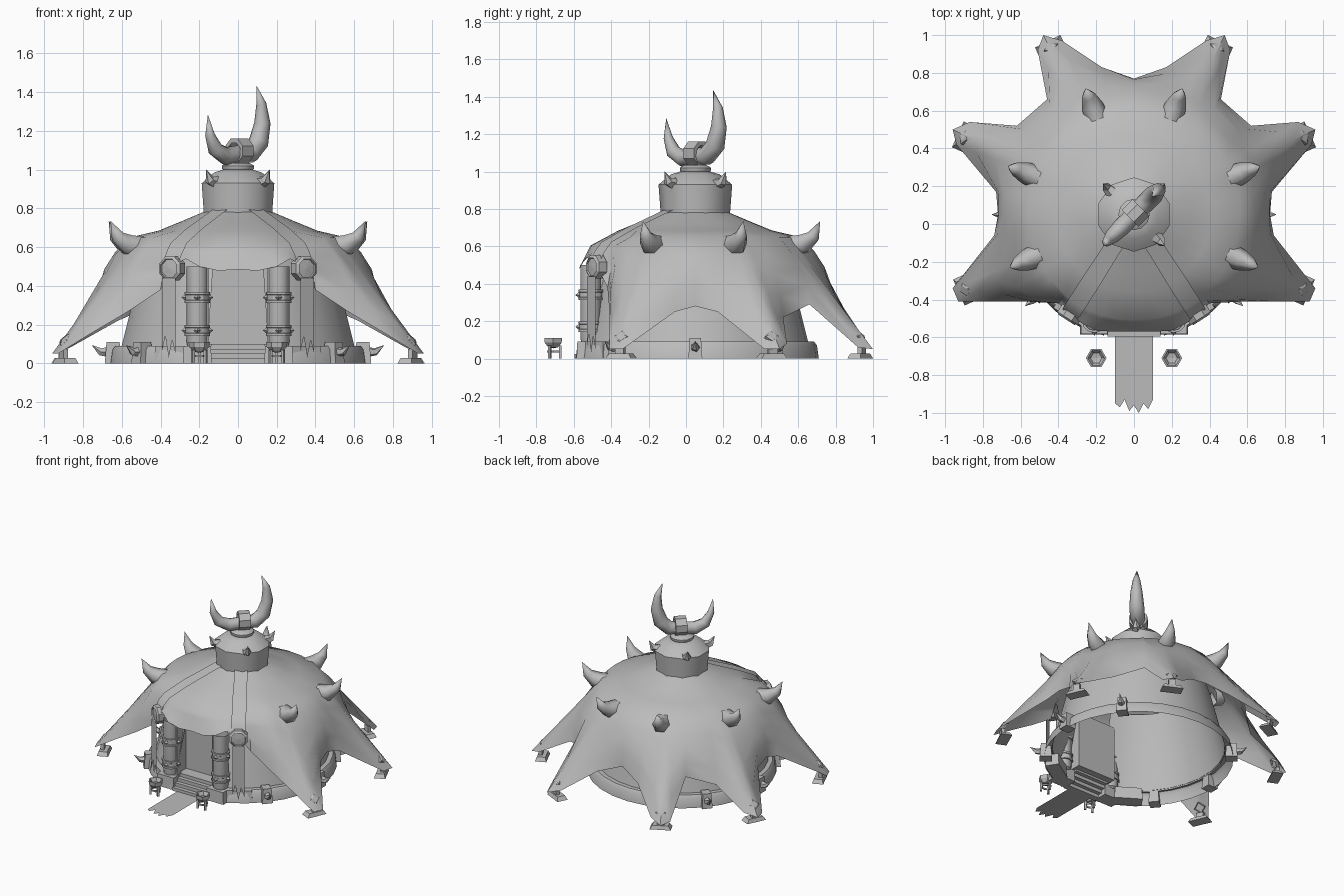
import bpy, bmesh
from math import sin, cos, pi, radians, atan2, hypot
from mathutils import Vector, Quaternion

if bpy.data.objects.get("Cube"):
    bpy.data.objects.remove(bpy.data.objects["Cube"])

grey = bpy.data.materials.new("plain grey")
grey.use_nodes = True
grey.diffuse_color = (0.5, 0.5, 0.5, 1)
grey.node_tree.nodes["Principled BSDF"].inputs["Base Color"].default_value = (0.5, 0.5, 0.5, 1)

CY = 0.05  # the tent axis stands at x = 0, y = CY


def polar(deg, r, z):
    a = radians(deg)
    return Vector((r * cos(a), CY + r * sin(a), z))


def make(name, verts, faces, smooth=None):
    bm = bmesh.new()
    vs = [bm.verts.new(v) for v in verts]
    for f in faces:
        bm.faces.new([vs[i] for i in f])
    bmesh.ops.remove_doubles(bm, verts=bm.verts, dist=1e-5)
    bmesh.ops.recalc_face_normals(bm, faces=bm.faces)
    me = bpy.data.meshes.new(name)
    bm.to_mesh(me)
    bm.free()
    me.materials.append(grey)
    ob = bpy.data.objects.new(name, me)
    bpy.context.collection.objects.link(ob)
    if smooth:
        bpy.ops.object.select_all(action='DESELECT')
        ob.select_set(True)
        bpy.context.view_layer.objects.active = ob
        bpy.ops.object.shade_smooth_by_angle(angle=radians(smooth))
    return ob


def grid(rows, n, closed):
    m = n if closed else n - 1
    return [(j * n + i, j * n + (i + 1) % n, (j + 1) * n + (i + 1) % n, (j + 1) * n + i)
            for j in range(rows - 1) for i in range(m)]


def lathe(name, prof, n, loc, axis=None, start=0, arc=360, smooth=None):
    """Turn a (radius, height) profile about an axis, upright by default."""
    q = Vector(axis).to_track_quat('Z', 'Y') if axis else Quaternion()
    full = arc == 360
    count = n if full else n + 1
    verts = []
    for r, z in prof:
        for i in range(count):
            a = radians(start + arc * i / n)
            verts.append(Vector(loc) + q @ Vector((r * cos(a), r * sin(a), z)))
    return make(name, verts, grid(len(prof), count, full), smooth)


def horn(name, path, radii, n=6, smooth=None):
    """Tapered tube along a path in an upright plane."""
    path = [Vector(p) for p in path]
    side = Vector((0, 0, 1)).cross(path[-1] - path[0]).normalized()
    verts = []
    for k, (p, r) in enumerate(zip(path, radii)):
        t = (path[min(k + 1, len(path) - 1)] - path[max(k - 1, 0)]).normalized()
        up = t.cross(side)
        for i in range(n):
            a = 2 * pi * i / n
            verts.append(p + r * (cos(a) * side + sin(a) * up))
    return make(name, verts, grid(len(path), n, True), smooth)


def box(name, loc, size, deg=0, taper=1.0):
    a = radians(deg)
    verts = []
    for z, s in ((-0.5, 1), (0.5, taper)):
        for x, y in ((-0.5, -0.5), (0.5, -0.5), (0.5, 0.5), (-0.5, 0.5)):
            x, y = x * size[0] * s, y * size[1] * s
            verts.append(Vector(loc) + Vector((x * cos(a) - y * sin(a), x * sin(a) + y * cos(a), z * size[2])))
    return make(name, verts, grid(2, 4, True) + [(0, 1, 2, 3), (4, 5, 6, 7)])


# base ring and inner wall, both open at the doorway
lathe("base_ring", [(0.66, 0), (0.65, 0.07), (0.635, 0.09), (0.6, 0.09)], 28,
      (0, CY, 0), start=-76, arc=332, smooth=30)
lathe("inner_wall", [(0.605, 0.08), (0.57, 0.22), (0.52, 0.42), (0.46, 0.62)], 28,
      (0, CY, 0), start=-75, arc=330, smooth=30)

# doorway recess and steps
box("door_panel", (0, -0.41, 0.3), (0.31, 0.01, 0.42))
box("door_lintel", (0, -0.46, 0.51), (0.31, 0.1, 0.01))
for s in (-1, 1):
    box("door_jamb", (s * 0.155, -0.465, 0.3), (0.012, 0.12, 0.42))
box("door_floor", (0, -0.445, 0.095), (0.31, 0.07, 0.01))
for k in range(4):
    box("step", (0, -0.5 - 0.03 * k + 0.02, 0.0875 - 0.025 * k), (0.28, 0.05, 0.025))

# canopy: hem points of one half, front to back
half = [(0, -.57, .485), (.1, -.57, .478), (.2, -.565, .5), (.27, -.53, .54), (.34, -.48, .5),
        (.4, -.42, .38), (.58, -.41, .26), (.75, -.41, .16), (.93, -.41, .05), (.96, -.34, .05),
        (.74, -.06, .25), (.72, .05, .28), (.73, .17, .25), (.94, .42, .05), (.96, .5, .05),
        (.87, .54, .08), (.62, .52, .22), (.46, .66, .29), (.51, .92, .06), (.48, 1, .05),
        (.38, .97, .08), (.17, .83, .23), (0, .77, .29)]
hem = half + [(-x, y, z) for x, y, z in half[-2:0:-1]]
cols = []
for x, y, z in hem:
    r = hypot(x, y - CY)
    deg = atan2(y - CY, x) * 180 / pi
    front = y < -0.41 and abs(x) < 0.41
    top = 0.605 if front else 0.65
    bulge = 0 if front else 0.055 * max(0, min(1, 1 - (r - 0.7) / 0.25))
    col = [polar(deg, 0.17, 0.785), polar(deg, 0.3, 0.73), polar(deg, 0.41, 0.685), polar(deg, 0.56, top)]
    for t in (0.25, 0.5, 0.75, 1):
        b = bulge * sin(pi * t)
        col.append(polar(deg, 0.56 + (r - 0.56) * t + b, top + (z - top) * t + b * 0.4))
    cols.append(col)
verts = [c[j] for j in range(8) for c in cols]
make("canopy", verts, grid(8, len(hem), True), smooth=50)

# collar, cap and finial seat
lathe("collar", [(0.185, 0.77), (0.197, 0.93), (0.13, 0.985), (0.08, 1.0), (0, 1.0)], 10,
      (0, CY, 0), start=18, smooth=40)
lathe("finial_seat", [(0.07, 0.99), (0.083, 1.005), (0.083, 1.02), (0.06, 1.035), (0, 1.035)], 12, (0, CY, 0), smooth=40)

# crescent horns on the top, set diagonally
arc = [(-.22, 1.285), (-.205, 1.18), (-.165, 1.105), (-.09, 1.07), (0, 1.08), (.09, 1.085),
       (.15, 1.14), (.178, 1.24), (.17, 1.34), (.135, 1.435)]
d = 0.7071
horn("crescent_horns", [(s * d, CY + s * d, z) for s, z in arc],
     [0, .025, .04, .048, .045, .052, .052, .042, .026, 0], 8, 70)
lathe("crescent_band", [(.045, -.04), (.068, -.04), (.068, .04), (.045, .04)], 8,
      (0.008, CY + 0.008, 1.097), (1, 1, 0), 22.5)

# collar spikes
for deg in (45, 135, 225, 315):
    horn("collar_spike", [polar(deg, .165, .935), polar(deg, .205, .945), polar(deg, .232, 1.0)], [.035, .026, 0], 5)

# shoulder horns and stakes at the canopy points
for s in (-1, 1):
    for a in (-23, 21, 69):
        deg = a if s > 0 else 180 - a
        horn("shoulder_horn", [polar(deg, .55, .6), polar(deg, .62, .615), polar(deg, .675, .655), polar(deg, .715, .735)],
             [.065, .057, .036, 0], 6, 70)
    for a, r in ((-24, .975), (24.5, .985), (63.5, .985)):
        deg = a if s > 0 else 180 - a
        box("stake_foot", polar(deg, r, .014), (.08, .15, .028), deg, .75)
        box("stake_post", polar(deg, r + .01, .045), (.025, .05, .06), deg)
        out = polar(deg, .78, .62) - Vector((0, CY, 0))
        lathe("stake_stud", [(.04, -.015), (.04, .008), (.025, .014), (0, .014)], 4, polar(deg, r, .115), out)

# spiked blocks round the base
for deg in (-40, 0, 40, 140, 180, 220):
    box("base_block", polar(deg, .645, .055), (.085, .075, .11), deg, .8)
    horn("base_spike", [polar(deg, .67, .06), polar(deg, .71, .06), polar(deg, .755, .095)], [.028, .02, 0], 5)

for s in (-1, 1):
    # strap over the canopy, ending in a buckle and a torn banner
    deg = -57.3 if s > 0 else 237.3
    tang = Vector((-sin(radians(deg)), cos(radians(deg)), 0))
    strap = [(.17, .795, .045), (.3, .742, .047), (.41, .698, .05), (.565, .622, .05), (.61, .57, .05), (.645, .5, .04)]
    verts = [polar(deg, r, z) + tang * k * w for r, z, w in strap for k in (-1, 0, 1)]
    make("strap", verts, grid(len(strap), 3, False), 40)
    facing = polar(deg, 1, 0) - Vector((0, CY, 0))
    lathe("buckle", [(0, -.03), (.068, -.03), (.068, .02), (.053, .03), (.05, .02), (0, .024)], 8,
          polar(deg, .632, .49), facing, 22.5)
    low = [.06, .14, .03, .12, .05]
    verts = [polar(deg, .662, z) + tang * (k - 2) * .021 for zs in ([.44] * 5, [.22] * 5, low)
             for k, z in enumerate(zs)]
    make("banner", verts, grid(3, 5, False))

    # door pillars with studded bands
    px, py = s * 0.21, -0.51
    box("pillar_plinth", (px, -.53, .045), (.15, .11, .09), 0, .93)
    box("porch_base", polar(deg, .6, .045), (.1, .2, .09), deg, .92)
    lathe("pillar", [(.03, .07), (.05, .085), (.055, .11), (.055, .5)], 12, (px, py, 0), smooth=40)
    for z in (.17, .34):
        lathe("pillar_band", [(.053, -.028), (.066, -.028), (.066, -.015), (.061, -.012), (.061, .012),
                              (.066, .015), (.066, .028), (.053, .028)], 12, (px, py, z), smooth=30)
        for ax in ((0, -1, 0), (1, 0, 0), (-1, 0, 0)):
            lathe("pillar_stud", [(.018, 0), (0, .022)], 4, Vector((px, py, z)) + Vector(ax) * .06, ax)

    # braziers on three legs
    bx, by = s * 0.2, -0.71
    lathe("brazier_bowl", [(0, .055), (.03, .06), (.052, .085), (.055, .11), (.045, .11), (.03, .085), (0, .08)], 6, (bx, by, 0))
    lathe("brazier_ring", [(.03, .032), (.038, .032), (.038, .044), (.03, .044), (.03, .032)], 6, (bx, by, 0))
    for k in range(3):
        a = radians(90 + 120 * k)
        box("brazier_leg", (bx + .037 * cos(a), by + .037 * sin(a), .035), (.014, .014, .07), 90 + 120 * k)

# torn rug before the steps
ends = [-.95, -.97, -.93, -.99, -.96, -1.0, -.95, -.98, -.93]
verts = [(-.1 + .025 * k, y, .004) for row in ([-.57] * 9, [-.85] * 9, ends) for k, y in enumerate(row)]
make("rug", verts, grid(3, 9, False))
